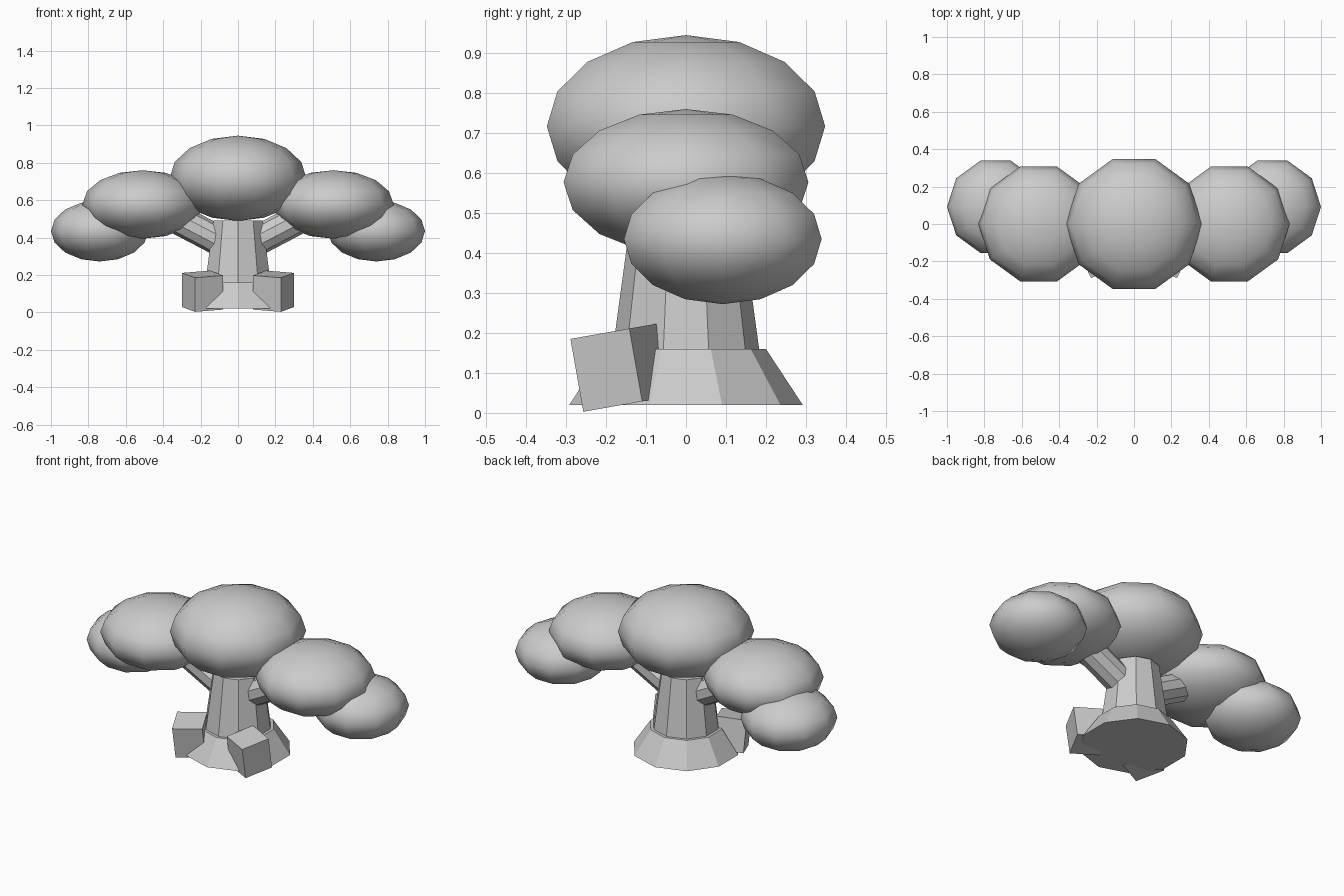
import bpy, bmesh
from math import radians, atan2
from mathutils import Vector, Matrix

cube = bpy.data.objects.get("Cube")
if cube:
    bpy.data.objects.remove(cube, do_unlink=True)

grey = bpy.data.materials.new("plain_grey")
grey.use_nodes = True
colour = (0.6, 0.6, 0.6, 1)
grey.diffuse_color = colour
for node in grey.node_tree.nodes:
    if node.type == "BSDF_PRINCIPLED":
        node.inputs["Base Color"].default_value = colour


def finish(name, bm, smooth=False):
    mesh = bpy.data.meshes.new(name)
    for face in bm.faces:
        face.smooth = smooth
    bm.to_mesh(mesh)
    bm.free()
    mesh.materials.append(grey)
    obj = bpy.data.objects.new(name, mesh)
    bpy.context.collection.objects.link(obj)
    return obj


def foliage(name, centre, radius, height):
    """Squashed ten-sided ball with corners on the x axis."""
    bm = bmesh.new()
    bmesh.ops.create_uvsphere(bm, u_segments=10, v_segments=8, radius=1)
    rim = max(bm.verts, key=lambda v: v.co.xy.length).co
    turn = Matrix.Rotation(-atan2(rim.y, rim.x), 4, "Z")
    scale = Matrix.Diagonal((radius, radius, height, 1))
    bm.transform(Matrix.Translation(centre) @ scale @ turn)
    finish(name, bm, smooth=True)


def limb(name, start, end, r1, r2, sides=10):
    """Tapered cylinder between two points."""
    start, end = Vector(start), Vector(end)
    axis = end - start
    bm = bmesh.new()
    bmesh.ops.create_cone(bm, cap_ends=True, segments=sides,
                          radius1=r1, radius2=r2, depth=axis.length)
    turn = Matrix.Identity(4)
    if abs(axis.x) > 0:
        turn = axis.to_track_quat("Z", "Y").to_matrix().to_4x4()
    bm.transform(Matrix.Translation((start + end) / 2) @ turn)
    finish(name, bm)


def root(name, side):
    """Block turned outwards and tipped forwards."""
    bm = bmesh.new()
    bmesh.ops.create_cube(bm, size=1)
    turn = (Matrix.Rotation(radians(10), 4, "X")
            @ Matrix.Rotation(radians(-25 * side), 4, "Z"))
    bm.transform(Matrix.Translation((0.19 * side, -0.165, 0.113)) @ turn
                 @ Matrix.Diagonal((0.165, 0.165, 0.185, 1)))
    finish(name, bm)


# Trunk with its flared foot
limb("trunk_base", (0, 0, 0.02), (0, 0, 0.16), 0.292, 0.2)
limb("trunk", (0, 0, 0.02), (0, 0, 0.49), 0.202, 0.138)

# Crown
foliage("centre_foliage", (0, 0, 0.717), 0.366, 0.228)

# Mirrored roots, branches and side foliage
for label, s in (("left", 1), ("right", -1)):
    root(label + "_root", s)
    limb(label + "_branch", (0.02 * s, 0, 0.34), (0.45 * s, 0, 0.565), 0.08, 0.08)
    limb(label + "_outer_branch", (0.45 * s, 0, 0.5), (0.7 * s, 0.07, 0.43), 0.06, 0.06)
    foliage(label + "_middle_foliage", (0.51 * s, 0, 0.577), 0.322, 0.183)
    foliage(label + "_outer_foliage", (0.74 * s, 0.092, 0.435), 0.26, 0.163)
